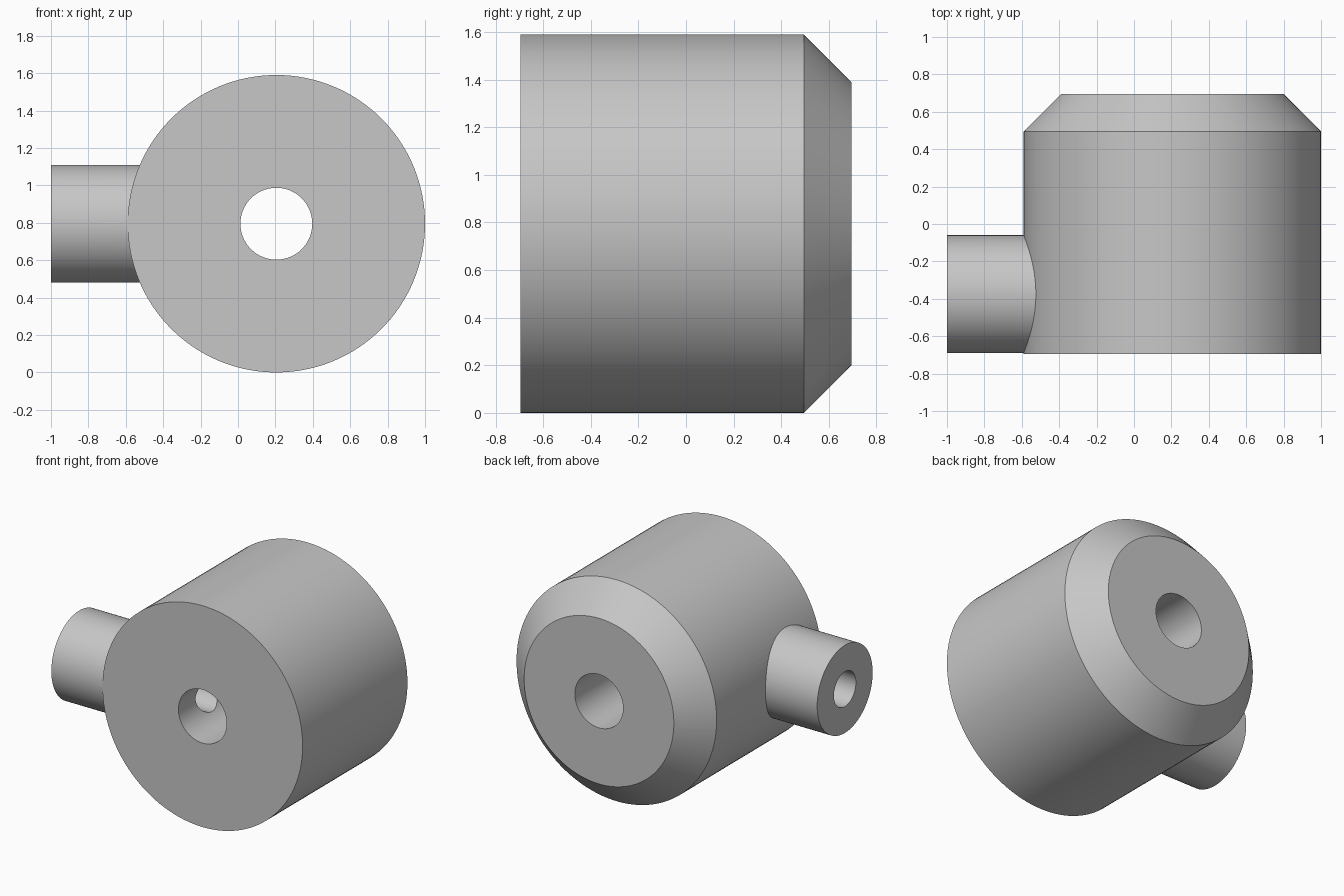
import bpy
import bmesh
from math import pi
from mathutils import Matrix, Vector

cube = bpy.data.objects.get("Cube")
if cube:
    bpy.data.objects.remove(cube, do_unlink=True)

CX, CZ = 0.205, 0.795      # main axis
PIPE_Y = -0.375            # side pipe axis
SEGMENTS = 128

grey = bpy.data.materials.new("plain grey")
grey.use_nodes = True
colour = (0.57, 0.57, 0.57, 1)
grey.diffuse_color = colour
grey.node_tree.nodes["Principled BSDF"].inputs["Base Color"].default_value = colour


def rod(name, axis, centre, start, end, r1, r2=None):
    """Round solid along the x or y axis, from start to end."""
    bm = bmesh.new()
    bmesh.ops.create_cone(bm, cap_ends=True, segments=SEGMENTS, radius1=r1,
                          radius2=r1 if r2 is None else r2, depth=end - start)
    turn = Matrix.Rotation(pi / 2, 4, 'Y') if axis == 'X' else Matrix.Rotation(-pi / 2, 4, 'X')
    place = Vector(centre)
    place['XY'.index(axis)] = (start + end) / 2
    bm.transform(Matrix.Translation(place) @ turn)
    mesh = bpy.data.meshes.new(name)
    bm.to_mesh(mesh)
    bm.free()
    mesh.materials.append(grey)
    obj = bpy.data.objects.new(name, mesh)
    bpy.context.collection.objects.link(obj)
    return obj


def combine(target, tool, operation):
    """Boolean the tool into the target, then discard the tool."""
    mod = target.modifiers.new(operation.lower(), 'BOOLEAN')
    mod.operation, mod.solver, mod.object = operation, 'EXACT', tool
    bpy.context.view_layer.objects.active = target
    bpy.ops.object.modifier_apply(modifier=mod.name)
    bpy.data.objects.remove(tool, do_unlink=True)


main = (CX, 0, CZ)
side = (0, PIPE_Y, CZ)

# Drum with a chamfered back rim
body = rod("collar_body", 'Y', main, -0.695, 0.695, 0.795)
bm = bmesh.new()
bm.from_mesh(body.data)
rim = [e for e in bm.edges if all(v.co.y > 0 for v in e.verts)]
bmesh.ops.bevel(bm, geom=rim, offset=0.2, offset_type='OFFSET', segments=1,
                affect='EDGES', profile=0.5)
bm.to_mesh(body.data)
bm.free()

# Side pipe, then the through bore and the side bore that meets it
combine(body, rod("side_pipe", 'X', side, -1, 0, 0.315), 'UNION')
combine(body, rod("main_bore", 'Y', main, -1, 1, 0.192), 'DIFFERENCE')
combine(body, rod("side_bore", 'X', side, -1.2, CX, 0.125), 'DIFFERENCE')

bpy.ops.object.select_all(action='DESELECT')
body.select_set(True)
bpy.context.view_layer.objects.active = body
bpy.ops.object.shade_smooth_by_angle(angle=pi / 6)
